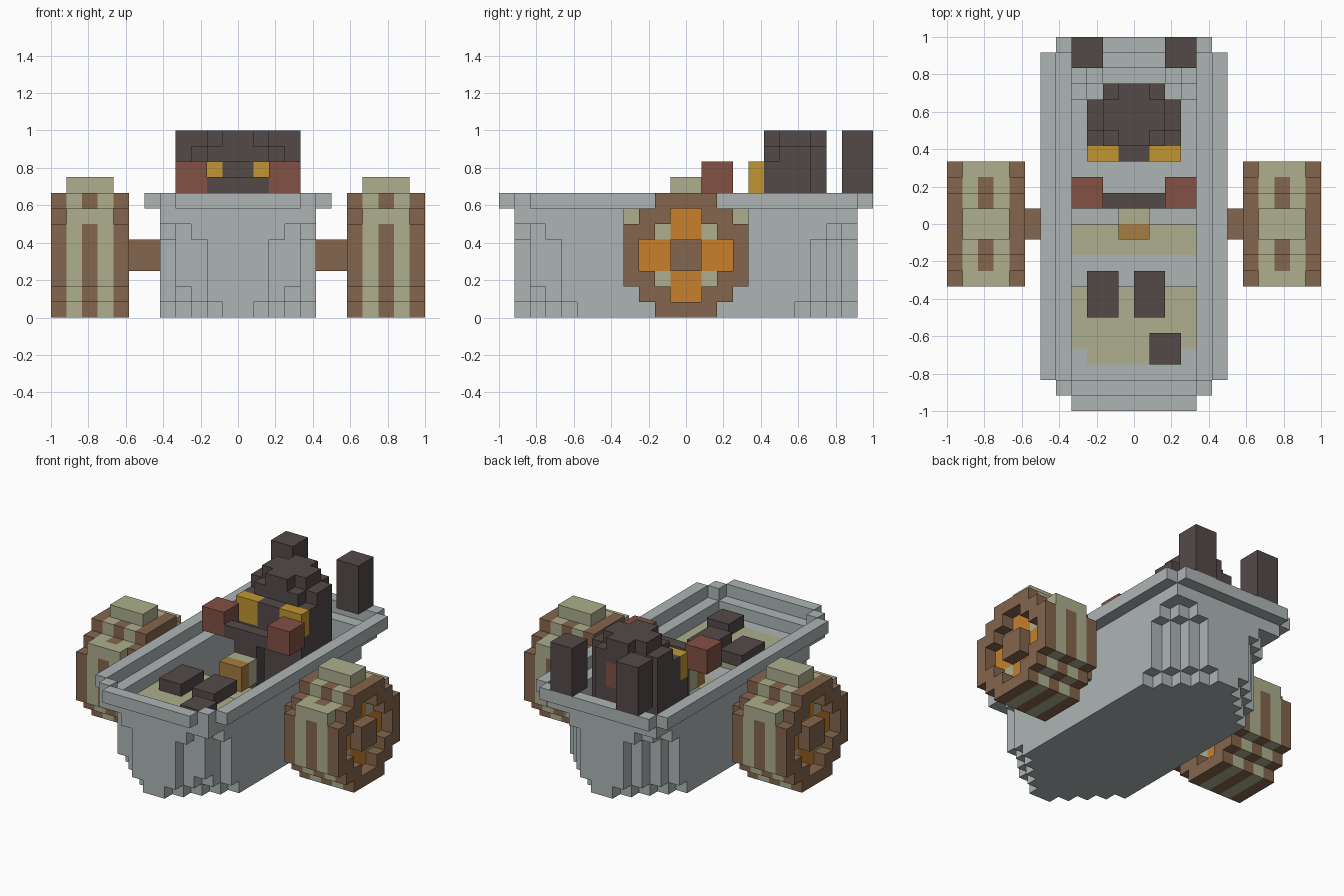
import bpy, bmesh

cube = bpy.data.objects.get("Cube")
if cube:
    bpy.data.objects.remove(cube, do_unlink=True)

S = 1 / 12  # size of one block


def lin(c):
    c /= 255
    return c / 12.92 if c <= 0.04045 else ((c + 0.055) / 1.055) ** 2.4


def material(name, rgb):
    m = bpy.data.materials.new(name)
    m.use_nodes = True
    col = [lin(c) for c in rgb] + [1]
    m.diffuse_color = col
    m.node_tree.nodes["Principled BSDF"].inputs["Base Color"].default_value = col
    return m


GREY = material("tub grey", (174, 181, 181))
BROWN = material("wood brown", (133, 102, 77))
GREEN = material("pale green", (173, 175, 142))
ORANGE = material("hub orange", (199, 128, 44))
GOLD = material("gold", (193, 150, 50))
OCHRE = material("ochre", (166, 125, 65))
DARK = material("dark brown", (84, 73, 73))
RED = material("brick red", (130, 81, 69))

DIRS = {(1, 0, 0): [(1, 0, 0), (1, 1, 0), (1, 1, 1), (1, 0, 1)],
        (-1, 0, 0): [(0, 0, 0), (0, 0, 1), (0, 1, 1), (0, 1, 0)],
        (0, 1, 0): [(0, 1, 0), (0, 1, 1), (1, 1, 1), (1, 1, 0)],
        (0, -1, 0): [(0, 0, 0), (1, 0, 0), (1, 0, 1), (0, 0, 1)],
        (0, 0, 1): [(0, 0, 1), (1, 0, 1), (1, 1, 1), (0, 1, 1)],
        (0, 0, -1): [(0, 0, 0), (0, 1, 0), (1, 1, 0), (1, 0, 0)]}


def part(name, boxes, side=1):
    """Paint block boxes (mat, x0, x1, y0, y1, z0, z1) in order, None carves;
    the outer skin is joined into flat faces. side=-1 mirrors in x."""
    cells = {}
    for mat, x0, x1, y0, y1, z0, z1 in boxes:
        if side < 0:
            x0, x1 = -x1, -x0
        for x in range(x0, x1):
            for y in range(y0, y1):
                for z in range(z0, z1):
                    if mat is None:
                        cells.pop((x, y, z), None)
                    else:
                        cells[x, y, z] = mat
    mats = list(dict.fromkeys(cells.values()))
    bm = bmesh.new()
    verts = {}
    for (x, y, z), mat in cells.items():
        for (dx, dy, dz), quad in DIRS.items():
            if (x + dx, y + dy, z + dz) in cells:
                continue
            vs = []
            for a, b, c in quad:
                k = (x + a, y + b, z + c)
                if k not in verts:
                    verts[k] = bm.verts.new([i * S for i in k])
                vs.append(verts[k])
            bm.faces.new(vs).material_index = mats.index(mat)
    bmesh.ops.dissolve_limit(bm, angle_limit=0.01, verts=bm.verts[:],
                             edges=bm.edges[:], delimit={'MATERIAL'})
    me = bpy.data.meshes.new(name)
    bm.to_mesh(me)
    bm.free()
    for m in mats:
        me.materials.append(m)
    ob = bpy.data.objects.new(name, me)
    bpy.context.collection.objects.link(ob)
    return ob


def stepped(mat, hx, hy, cut, z0, z1):
    """Rectangular slab whose corners are cut in a staircase of 'cut' steps."""
    return [(mat, -(hx - cut + i), hx - cut + i, -(hy - i), hy - i, z0, z1)
            for i in range(cut + 1)]


# Tub shell: corners cut deeper toward the bottom, hollow inside
shell = []
for z0, z1, cut in [(0, 1, 4), (1, 5, 3), (5, 6, 2), (6, 7, 0)]:
    shell += stepped(GREY, 5, 11, cut, z0, z1)
for z0, z1, cut in [(2, 5, 2), (5, 6, 1), (6, 7, 0)]:
    shell += stepped(None, 4, 10, cut, z0, z1)
# Raised floor in the front half
shell += [(GREY, -4, 4, -10, -4, 2, 6), (GREY, -4, 4, -4, 0, 2, 5)]
shell += [(GREEN, -4, 4, -8, -4, 5, 6), (GREEN, -3, 3, -9, -8, 5, 6),
          (GREEN, -4, 4, -2, 0, 4, 5)]
part("tub", shell)

# Rim around the outside of the tub
part("rim", [(GREY, -6, 6, -10, 11, 7, 8), (GREY, -5, 5, -11, 12, 7, 8),
             (GREY, -4, 4, -12, -11, 7, 8),
             (None, -5, 5, -10, 11, 7, 8), (None, -4, 4, -11, -10, 7, 8)])

# Blocks lying on the front floor, and the small console
part("front_block_a", [(DARK, -3, -1, -6, -3, 6, 7)])
part("front_block_b", [(DARK, 0, 2, -6, -3, 6, 7)])
part("front_block_c", [(DARK, 1, 3, -9, -7, 6, 7)])
part("console", [(OCHRE, -1, 1, -1, 0, 5, 7), (GREEN, -1, 1, 0, 1, 5, 7)])

# Steering bar
part("steering_bar", [(DARK, -2, 2, 1, 2, 8, 9), (DARK, -1, 1, 1, 2, 2, 8)])

# Driver
part("driver_body", [(DARK, -3, 3, 4, 8, 2, 8), (DARK, -2, 2, 8, 9, 2, 8)])
part("driver_head", [
    (DARK, -3, 3, 5, 8, 8, 10), (DARK, -2, 2, 8, 9, 8, 10),
    (DARK, -1, 1, 4, 5, 8, 10), (RED, -1, 1, 8, 9, 8, 10),
    (DARK, -3, 3, 6, 8, 10, 11), (DARK, -2, 2, 5, 9, 10, 11),
    (DARK, -2, 2, 6, 8, 11, 12), (DARK, -1, 1, 5, 9, 11, 12)])

for side, tag in ((1, "left"), (-1, "right")):
    part(tag + "_cheek", [(GOLD, 1, 3, 4, 5, 8, 10), (GOLD, 2, 3, 5, 6, 8, 10)], side)
    part(tag + "_hand", [(RED, 2, 4, 1, 3, 8, 10)], side)
    part(tag + "_rear_post", [(DARK, 2, 4, 10, 12, 8, 12)], side)
    part(tag + "_axle", [(BROWN, 5, 7, -1, 1, 3, 5)], side)

    # Wheel: brown disc, green tread with brown stripe, recessed hub
    disc = [(4, 2, 6), (3, 1, 7), (2, 0, 8)]
    wheel = [(BROWN, 7, 12, -h, h, a, b) for h, a, b in disc]
    for x in (8, 10):
        wheel += [(GREEN, x, x + 1, -h, h, a, b) for h, a, b in disc]
    wheel += [(GREEN, 8, 11, -4, 4, 6, 7), (GREEN, 8, 11, -1, 1, 7, 9),
              (BROWN, 9, 10, -3, -1, 6, 7), (BROWN, 9, 10, 1, 3, 6, 7)]
    for x0, x1, xi in ((11, 12, 10), (7, 8, 8)):
        wheel += [(None, x0, x1, -2, 2, 2, 6), (None, x0, x1, -1, 1, 1, 7),
                  (None, x0, x1, -3, 3, 3, 5),
                  (ORANGE, xi, xi + 1, -1, 1, 1, 7), (ORANGE, xi, xi + 1, -3, 3, 3, 5),
                  (BROWN, x0, x1, -1, 1, 3, 5)]
    part(tag + "_wheel", wheel, side)
